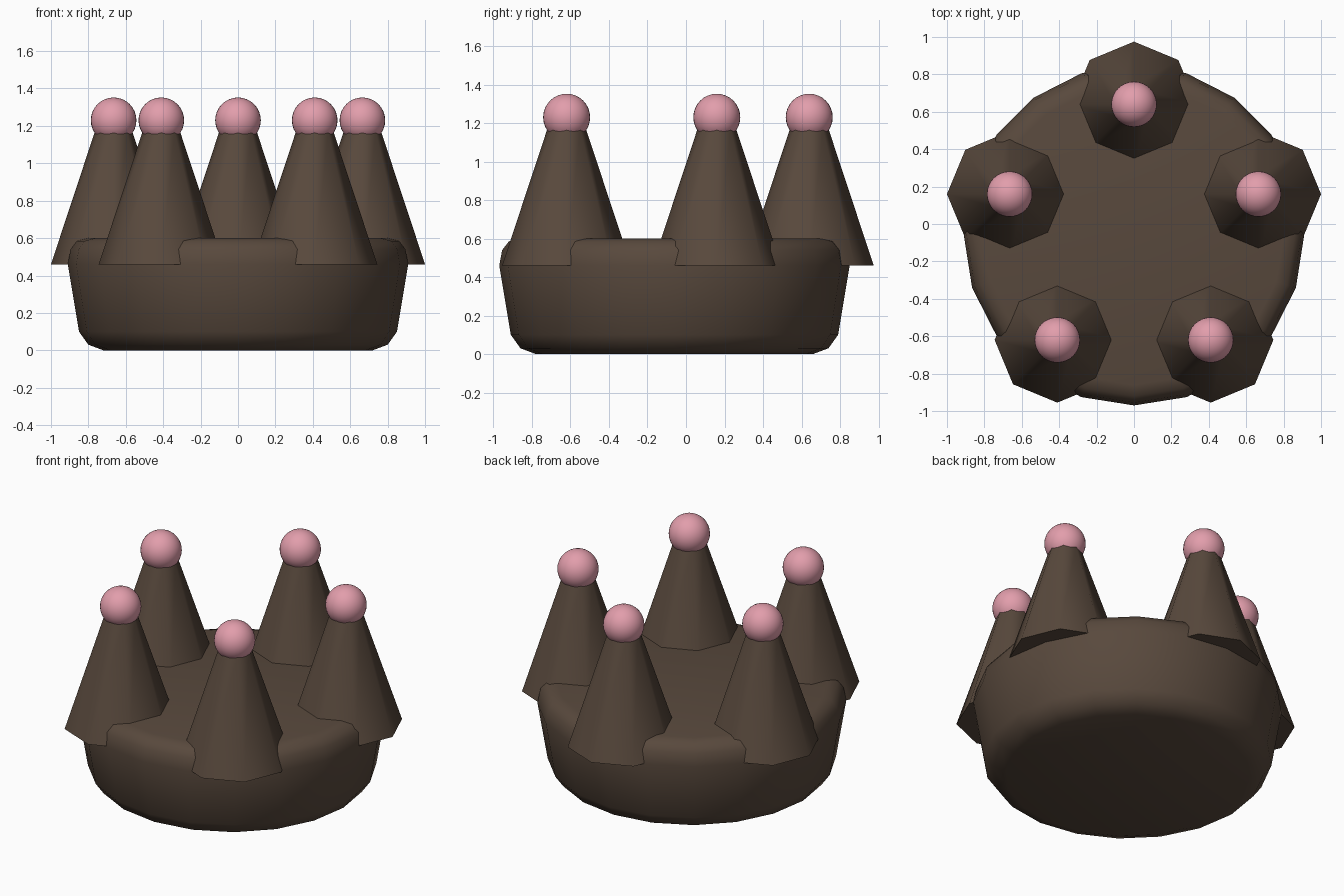
import bpy, bmesh
from math import sin, cos, pi, radians

cube = bpy.data.objects.get("Cube")
if cube:
    bpy.data.objects.remove(cube)


def material(name, rgb):
    mat = bpy.data.materials.new(name)
    mat.use_nodes = True
    mat.diffuse_color = (*rgb, 1)
    mat.node_tree.nodes["Principled BSDF"].inputs["Base Color"].default_value = (*rgb, 1)
    return mat


def finish(name, bm, mat, angle, flip=False):
    """Turn a bmesh into a shaded object."""
    bmesh.ops.recalc_face_normals(bm, faces=bm.faces)
    if flip:
        bmesh.ops.reverse_faces(bm, faces=bm.faces)
    mesh = bpy.data.meshes.new(name)
    bm.to_mesh(mesh)
    bm.free()
    mesh.materials.append(mat)
    obj = bpy.data.objects.new(name, mesh)
    bpy.context.collection.objects.link(obj)
    bpy.ops.object.select_all(action="DESELECT")
    obj.select_set(True)
    bpy.context.view_layer.objects.active = obj
    bpy.ops.object.shade_smooth_by_angle(angle=radians(angle))
    return obj


def lathe(name, profile, sides, centre, mat, angle, flip=False):
    """Stack rings of (radius, height) with a vertex facing the front."""
    bm = bmesh.new()
    rings = []
    for r, z in profile:
        turns = [2 * pi * i / sides - pi / 2 for i in range(sides)]
        rings.append([bm.verts.new((centre[0] + r * cos(a), centre[1] + r * sin(a), z))
                      for a in turns])
    for low, high in zip(rings, rings[1:]):
        for i in range(sides):
            j = (i + 1) % sides
            bm.faces.new((low[i], low[j], high[j], high[i]))
    bm.faces.new(rings[0])
    bm.faces.new(rings[-1])
    return finish(name, bm, mat, angle, flip)


brown = material("dark brown", (0.098, 0.066, 0.046))
pink = material("dusty pink", (0.76, 0.34, 0.41))

# Rounded band with a flat top and bottom
band = [(0.72, 0), (0.80, 0.03), (0.85, 0.1), (0.91, 0.46),
        (0.895, 0.54), (0.86, 0.585), (0.80, 0.6)]
lathe("crown_base", band, 20, (0, -0.06), brown, 40)

# Five tapered points, each with a ball on top
spots = {"back": (0, 0.64), "left": (0.665, 0.16), "right": (-0.665, 0.16),
         "front_left": (0.41, -0.62), "front_right": (-0.41, -0.62)}
for side, (x, y) in spots.items():
    lathe(side + "_point", [(0.335, 0.46), (0.1, 1.17)], 8, (x, y), brown, 50, flip=True)
    bm = bmesh.new()
    bmesh.ops.create_uvsphere(bm, u_segments=32, v_segments=16, radius=0.122)
    bmesh.ops.translate(bm, verts=bm.verts, vec=(x, y, 1.23))
    finish(side + "_ball", bm, pink, 60)
